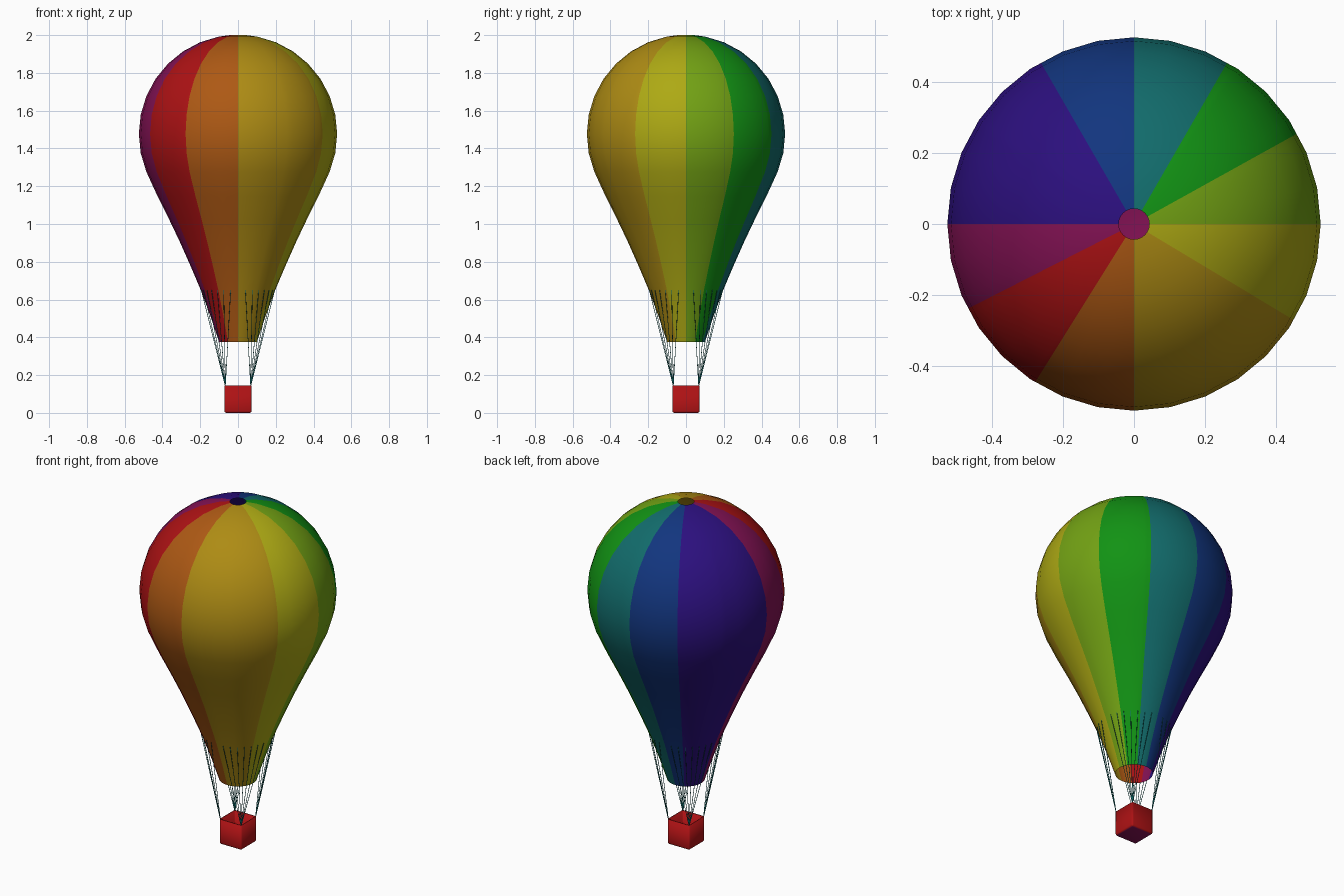
import bpy, bmesh, math
from mathutils import Vector

if "Cube" in bpy.data.objects:
    bpy.data.objects.remove(bpy.data.objects["Cube"])

COLOURS = {
    "red": (0.42, 0.006, 0.007), "orange": (0.42, 0.10, 0.007),
    "gold": (0.42, 0.26, 0.007), "yellow": (0.42, 0.40, 0.007),
    "lime": (0.17, 0.36, 0.007), "green": (0.006, 0.29, 0.007),
    "teal": (0.006, 0.15, 0.15), "blue": (0.006, 0.036, 0.21),
    "indigo": (0.025, 0.005, 0.21), "magenta": (0.23, 0.006, 0.09),
}
MATS = {}
for name, c in COLOURS.items():
    MATS[name] = bpy.data.materials.new(name)
    MATS[name].diffuse_color = (*c, 1)


def make_object(name, bm, colours):
    me = bpy.data.meshes.new(name)
    bm.to_mesh(me)
    bm.free()
    ob = bpy.data.objects.new(name, me)
    bpy.context.collection.objects.link(ob)
    for c in colours:
        me.materials.append(MATS[c])
    return ob


def smooth(ob, angle=40):
    bpy.ops.object.select_all(action='DESELECT')
    ob.select_set(True)
    bpy.context.view_layer.objects.active = ob
    bpy.ops.object.shade_smooth_by_angle(angle=math.radians(angle))


# Envelope: open lathe with 32 sides, spherical crown above a tapering skirt
SIDES, R, CZ = 32, 0.525, 1.477
profile = [(0.10, 0.375), (0.145, 0.51), (0.197, 0.65), (0.25, 0.775),
           (0.31, 0.91), (0.365, 1.025), (0.425, 1.145)]
for i in range(-2, 8):
    a = math.radians(11.25 * i)
    profile.append((R * math.cos(a), CZ + R * math.sin(a)))
profile.append((0.043, 2.0))

bm = bmesh.new()
rings = [[bm.verts.new((r * math.cos(math.tau * k / SIDES), r * math.sin(math.tau * k / SIDES), z))
          for k in range(SIDES)] for r, z in profile]
for lo, hi in zip(rings, rings[1:]):
    for k in range(SIDES):
        n = (k + 1) % SIDES
        bm.faces.new((lo[k], lo[n], hi[n], hi[k]))

# Coloured gores: cut at the stripe boundaries, then colour by direction
stripes = [(29, "lime"), (60, "green"), (90, "teal"), (120, "blue"), (180, "indigo"),
           (207, "magenta"), (238, "red"), (270, "orange"), (329, "gold"), (360, "yellow")]
for deg, _ in stripes:
    if deg % 90:
        a = math.radians(deg)
        bmesh.ops.bisect_plane(bm, geom=bm.verts[:] + bm.edges[:] + bm.faces[:], dist=1e-5,
                               plane_co=(0, 0, 0), plane_no=(-math.sin(a), math.cos(a), 0))
for f in bm.faces:
    c = f.calc_center_median()
    deg = math.degrees(math.atan2(c.y, c.x)) % 360
    f.material_index = next(i for i, s in enumerate(stripes) if deg < s[0])
smooth(make_object("envelope", bm, [s[1] for s in stripes]))

# Basket: rounded open box with thin walls and a coloured floor
H, TOP = 0.072, 0.145
bm = bmesh.new()
bmesh.ops.create_cube(bm, size=1)
for v in bm.verts:
    v.co = Vector((v.co.x * 2 * H, v.co.y * 2 * H, (v.co.z + 0.5) * TOP))
bmesh.ops.delete(bm, geom=[f for f in bm.faces if f.normal.z > 0.9], context='FACES_ONLY')
edges = [e for e in bm.edges if len(e.link_faces) == 2]
bmesh.ops.bevel(bm, geom=edges, offset=0.01, segments=3, profile=0.5, affect='EDGES')
bm.normal_update()
for f in bm.faces:
    f.material_index = 1 if f.normal.z < -0.95 else 0
basket = make_object("basket", bm, ["red", "magenta"])
wall = basket.modifiers.new("wall", 'SOLIDIFY')
wall.thickness = 0.006
wall.offset = -1
smooth(basket)

# Ropes: seven fan out from each basket corner to the envelope
bm = bmesh.new()
for k in range(SIDES):
    if k % 8 == 0:
        continue
    a = math.tau * k / SIDES
    sx = 1 if math.cos(a) > 0 else -1
    sy = 1 if math.sin(a) > 0 else -1
    p = Vector((sx * 0.067, sy * 0.067, 0.14))
    q = Vector((0.198 * math.cos(a), 0.198 * math.sin(a), 0.65))
    d = q - p
    m = d.to_track_quat('Z', 'Y').to_matrix().to_4x4()
    m.translation = (p + q) / 2
    bmesh.ops.create_cone(bm, cap_ends=True, segments=5, radius1=0.0016, radius2=0.0016,
                          depth=d.length, matrix=m)
make_object("ropes", bm, ["teal"])

for m in bpy.data.materials:
    if m.users and not m.is_grease_pencil:
        m.use_nodes = True
        m.node_tree.nodes["Principled BSDF"].inputs["Base Color"].default_value = m.diffuse_color
